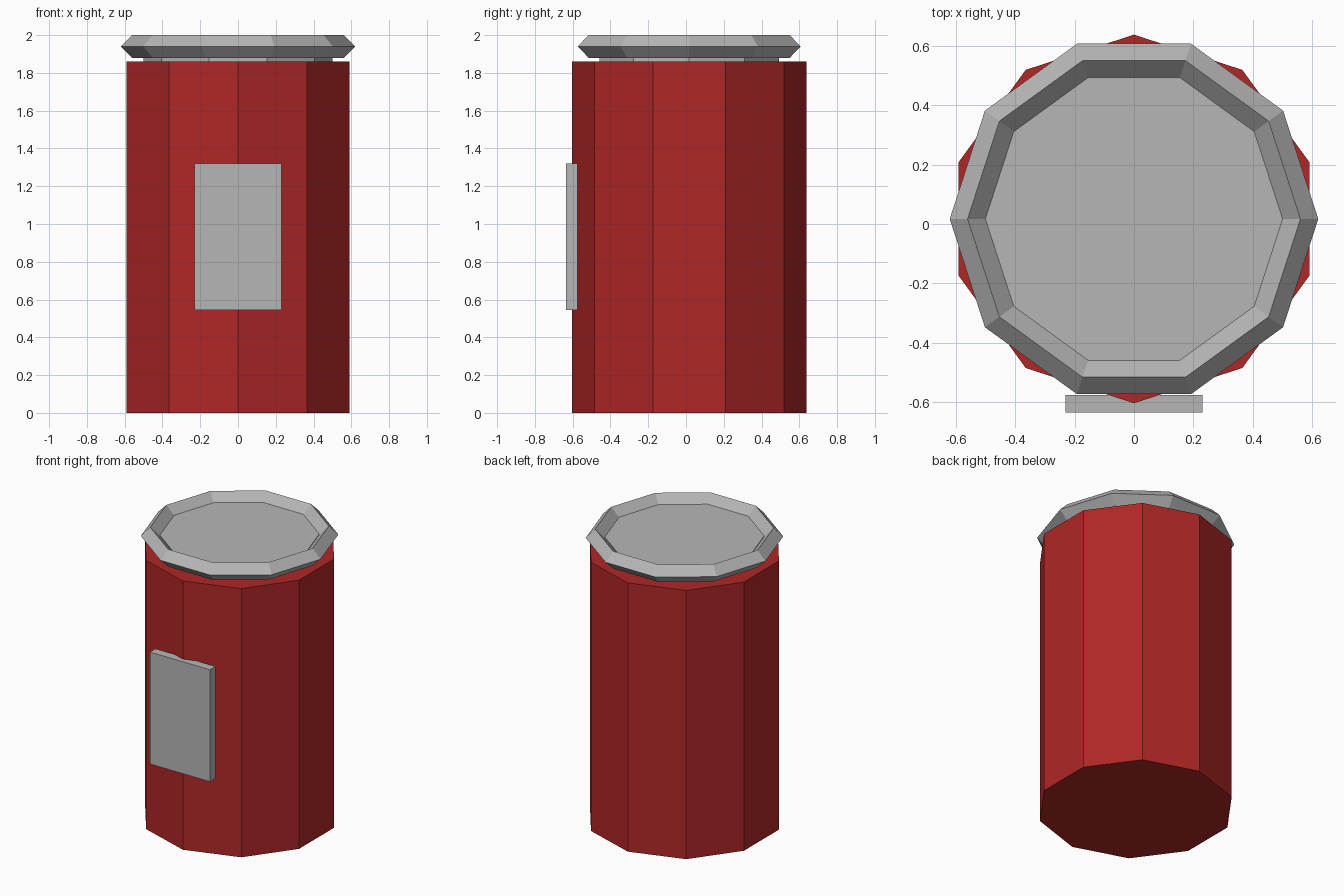
import bpy
import math

cube = bpy.data.objects.get("Cube")
if cube:
    bpy.data.objects.remove(cube, do_unlink=True)

SIDES = 10
CENTRE_Y = 0.017


def make_material(name, colour):
    mat = bpy.data.materials.new(name)
    mat.use_nodes = True
    mat.diffuse_color = colour
    mat.node_tree.nodes["Principled BSDF"].inputs["Base Color"].default_value = colour
    return mat


def finish(name, mat):
    obj = bpy.context.object
    obj.name = obj.data.name = name
    obj.data.materials.append(mat)
    return obj


def drum(name, radius, bottom, top, turn, mat):
    bpy.ops.mesh.primitive_cylinder_add(
        vertices=SIDES, radius=radius, depth=top - bottom,
        location=(0, CENTRE_Y, (bottom + top) / 2), rotation=(0, 0, turn))
    return finish(name, mat)


red = make_material("dark red", (0.43, 0.02, 0.02, 1))
grey = make_material("metal grey", (0.47, 0.47, 0.47, 1))

# Body, with a corner facing the front
drum("body", 0.62, 0, 1.86, 0, red)

# Lid disc, turned half a side against the body
drum("lid_disc", 0.5, 1.84, 1.945, math.pi / SIDES, grey)

# Rim with a diamond cross-section
bpy.ops.mesh.primitive_torus_add(
    major_segments=SIDES, minor_segments=4, major_radius=0.56, minor_radius=0.06,
    location=(0, CENTRE_Y, 1.94))
finish("lid_rim", grey)

# Label plate on the front
bpy.ops.mesh.primitive_cube_add(size=1, location=(0, -0.605, 0.932))
plate = finish("front_plate", grey)
plate.scale = (0.46, 0.06, 0.775)
